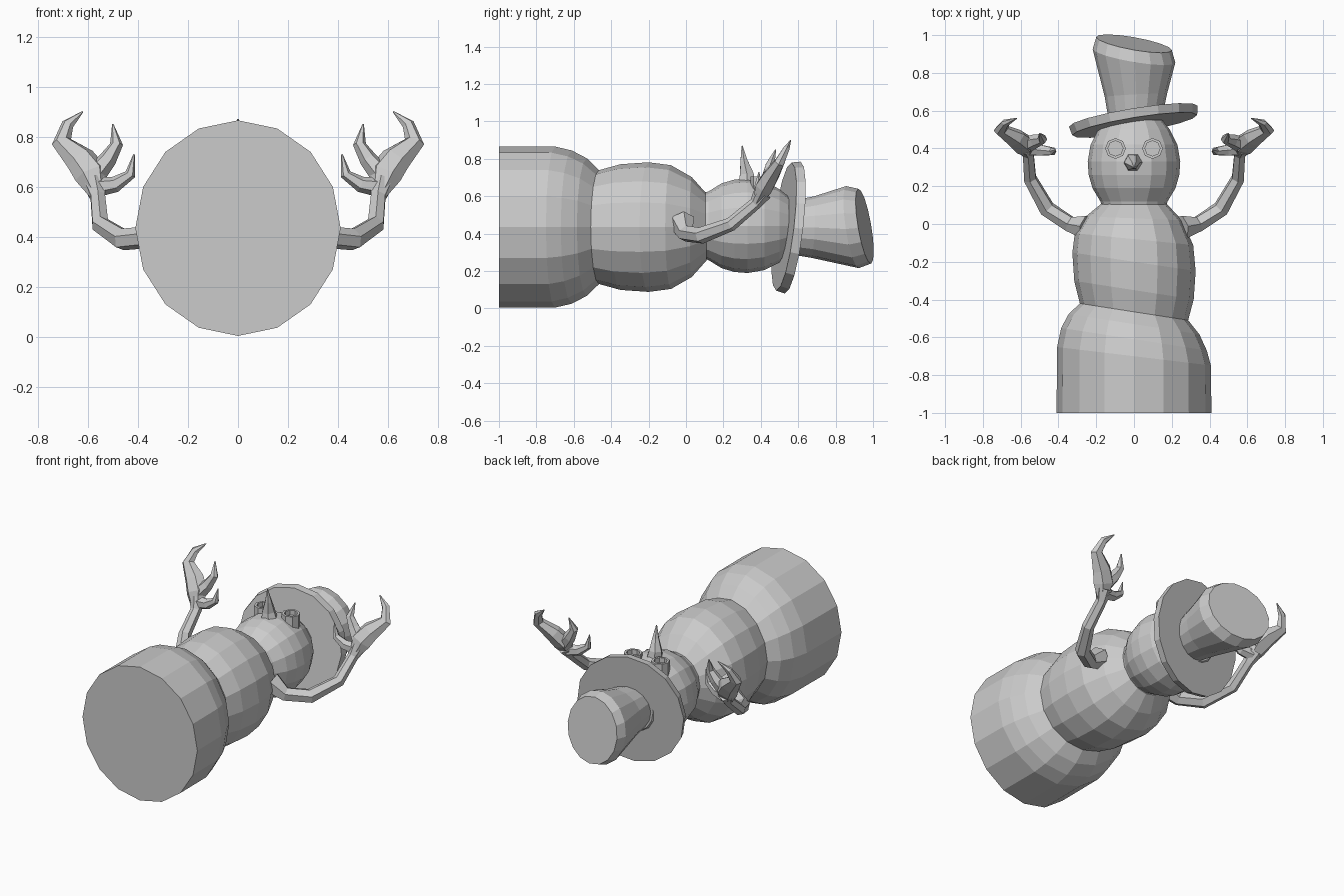
import bpy
from mathutils import Vector
from math import cos, sin, tau

if "Cube" in bpy.data.objects:
    bpy.data.objects.remove(bpy.data.objects["Cube"])


def loft(name, rings, sides, squash=1.0, mirror=False):
    """Skin rings of (centre, radius, normal or None); None follows the path."""
    verts, faces = [], []
    pts = [Vector(r[0]) for r in rings]
    u = None
    for i, (c, radius, normal) in enumerate(rings):
        if normal is None:
            normal = pts[min(i + 1, len(pts) - 1)] - pts[max(i - 1, 0)]
        n = Vector(normal).normalized()
        if u is None:
            u = Vector((1, 0, 0)) if abs(n.x) < 0.7 else Vector((0, 0, 1))
        u = (u - n * u.dot(n)).normalized()
        v = n.cross(u)
        for k in range(sides):
            a = tau * k / sides
            verts.append(pts[i] + u * radius * cos(a) + v * radius * squash * sin(a))
    for i in range(len(rings) - 1):
        for k in range(sides):
            a, b = i * sides + k, i * sides + (k + 1) % sides
            faces.append((a, b, b + sides, a + sides))
    faces.append(tuple(reversed(range(sides))))
    faces.append(tuple(range(len(verts) - sides, len(verts))))
    mesh = bpy.data.meshes.new(name)
    mesh.from_pydata(verts, [], faces)
    mesh.update()
    ob = bpy.data.objects.new(name, mesh)
    bpy.context.collection.objects.link(ob)
    if mirror:
        ob.modifiers.new("mirror", 'MIRROR').use_clip = False
    return ob


def body(name, profile, zc, squash):
    """Rounded body section along y; profile of (y, radius, sideways tilt)."""
    return loft(name, [((0, y, zc), r, (t, 1, 0)) for y, r, t in profile], 16, squash)


def limb(name, path, sides=6, squash=1.0, mirror=True):
    """Tapered tube; path of (x, y, z, radius)."""
    return loft(name, [(p[:3], p[3], None) for p in path], sides, squash, mirror)


# Three stacked snowballs, lying along y
body("lower_ball", [(-1, .41, 0), (-.70, .41, .12), (-.61, .39, .155),
                    (-.53, .35, .155), (-.465, .29, .155)], .435, 1.05)
body("middle_ball", [(-.50, .28, .155), (-.465, .29, .155), (-.35, .32, .155),
                     (-.20, .33, .15), (-.08, .315, .1), (.03, .255, .04),
                     (.11, .17, 0)], .435, 1.05)
body("head", [(.09, .17, 0), (.12, .178, 0), (.19, .22, 0), (.26, .24, 0),
              (.33, .245, 0), (.42, .23, 0), (.50, .19, 0), (.55, .15, 0)], .442, 1.03)

# Tilted hat: brim and flaring crown
tilt = Vector((-.165, 1, -.12))
mid = Vector((0, .547, .435))
step = tilt.normalized() * .024
loft("hat_brim", [(mid - step, .335, tilt), (mid + step, .345, tilt)], 16, 1.03)
loft("hat_crown", [((.01, .55, .435), .142, tilt), ((.01, .68, .435), .165, (-.05, 1, -.04)),
                   ((0, .89, .435), .222, (.17, 1, .15)),
                   ((0, .955, .44), .203, (.18, 1, .17))], 16)

# Eye cups and pointed nose
up = (0, 0, 1)
loft("eye", [((.098, .40, .58), .055, up), ((.098, .40, .705), .055, up),
             ((.098, .40, .705), .04, up), ((.098, .40, .675), .04, up)], 8, mirror=True)
limb("nose", [(0, .325, .64, .058), (-.01, .325, .72, .042),
              (0, .31, .79, .022), (0, .30, .87, .003)], mirror=False)

# Branch arms, hands and claw fingers
limb("arm", [(.25, -.02, .46, .07), (.34, 0, .40, .045), (.46, .08, .39, .045),
             (.55, .24, .45, .037), (.56, .37, .56, .033), (.575, .41, .62, .05)])
limb("hand_long_finger", [(.56, .38, .57, .035), (.585, .42, .65, .07),
                          (.63, .455, .71, .062), (.705, .50, .78, .04),
                          (.68, .535, .85, .025), (.62, .56, .90, .003)], 6, .75)
limb("middle_finger", [(.57, .42, .65, .045), (.52, .44, .71, .036),
                       (.485, .45, .77, .026), (.50, .48, .85, .003)])
limb("short_finger", [(.56, .40, .60, .04), (.49, .39, .61, .032),
                      (.43, .385, .65, .022), (.415, .39, .73, .003)])
